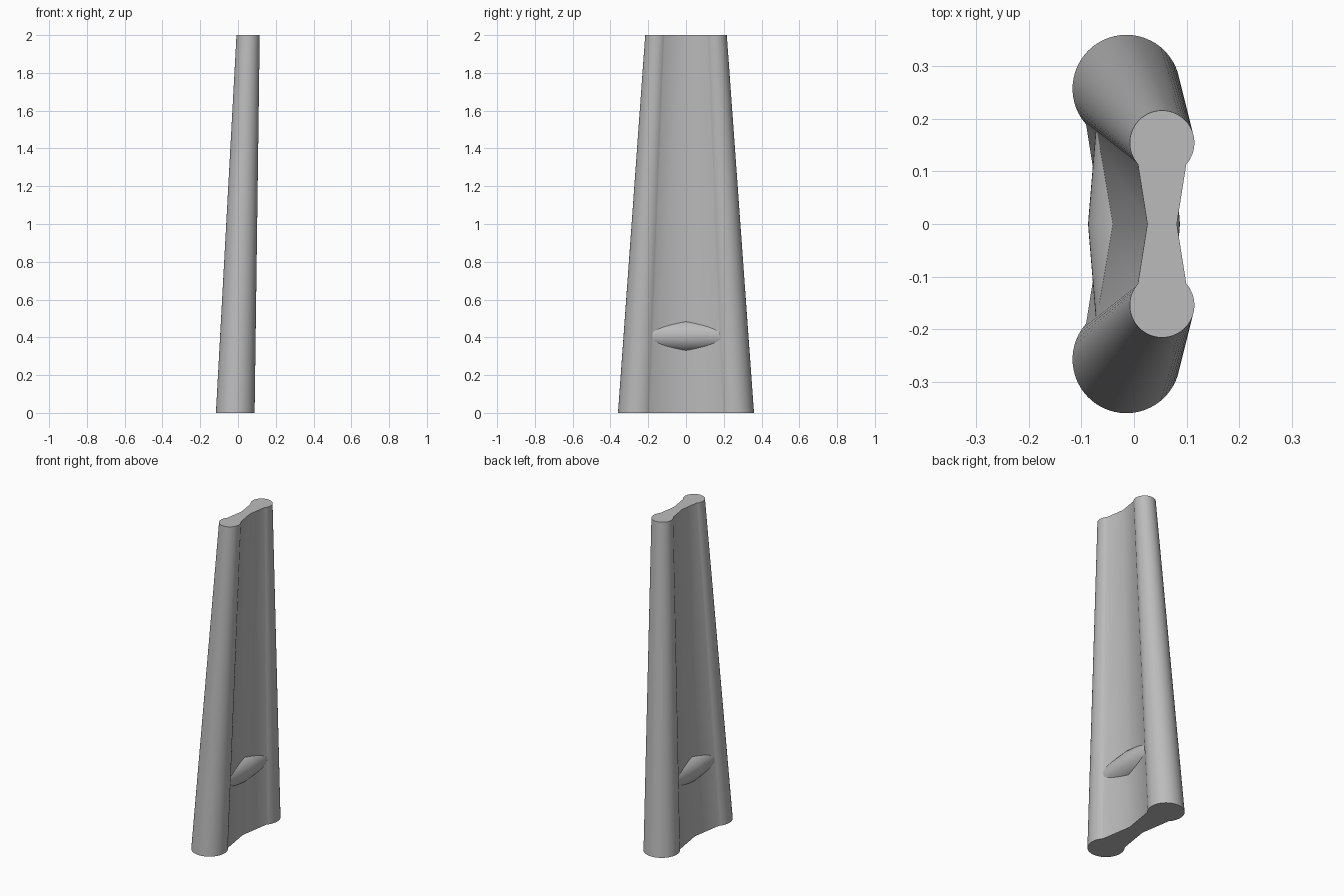
import bpy, bmesh
from math import sin, cos, pi, asin
from mathutils import Vector

cube = bpy.data.objects.get("Cube")
if cube:
    bpy.data.objects.remove(cube, do_unlink=True)

gray = bpy.data.materials.new("plain_gray")
gray.use_nodes = True
COLOR = (0.5, 0.5, 0.5, 1)
gray.diffuse_color = COLOR
gray.node_tree.nodes["Principled BSDF"].inputs["Base Color"].default_value = COLOR


def loft(name, rings):
    """Skin a list of equal rings and cap both ends."""
    bm = bmesh.new()
    loops = [[bm.verts.new(p) for p in ring] for ring in rings]
    n = len(loops[0])
    for a, b in zip(loops, loops[1:]):
        for i in range(n):
            j = (i + 1) % n
            bm.faces.new((a[i], a[j], b[j], b[i]))
    bm.faces.new(loops[0])
    bm.faces.new(loops[-1])
    bmesh.ops.recalc_face_normals(bm, faces=bm.faces)
    mesh = bpy.data.meshes.new(name)
    bm.to_mesh(mesh)
    bm.free()
    mesh.materials.append(gray)
    obj = bpy.data.objects.new(name, mesh)
    bpy.context.collection.objects.link(obj)
    bpy.ops.object.select_all(action='DESELECT')
    obj.select_set(True)
    bpy.context.view_layer.objects.active = obj
    bpy.ops.object.shade_smooth_by_angle(angle=pi / 6)
    return obj


def dumbbell(scale, x, z, steps=40):
    """Two round lobes joined by a web that narrows at the middle."""
    radius, centre, waist, edge = 0.0615, 0.1545, 0.028, 0.046
    start = asin(edge / radius) - pi / 2
    sweep = pi - 2 * start
    lobe = []
    for i in range(steps + 1):
        a = start + sweep * i / steps
        lobe.append((radius * cos(a), centre + radius * sin(a)))
    half = lobe + [(-waist, 0)]
    ring = half + [(-px, -py) for px, py in half]
    return [Vector((x + px * scale, py * scale, z)) for px, py in ring]


# Tapered, leaning column with a dumbbell section
loft("column", [dumbbell(1.667, -0.0145, 0), dumbbell(1, 0.0535, 2)])


# Round cross bar, thickest in the middle, set into the web
def bar_ring(y, r, n=48):
    return [Vector((r * cos(2 * pi * i / n), y, 0.408 + r * sin(2 * pi * i / n)))
            for i in range(n)]


loft("cross_bar", [bar_ring(-0.236, 0.068), bar_ring(0, 0.0875), bar_ring(0.236, 0.068)])
